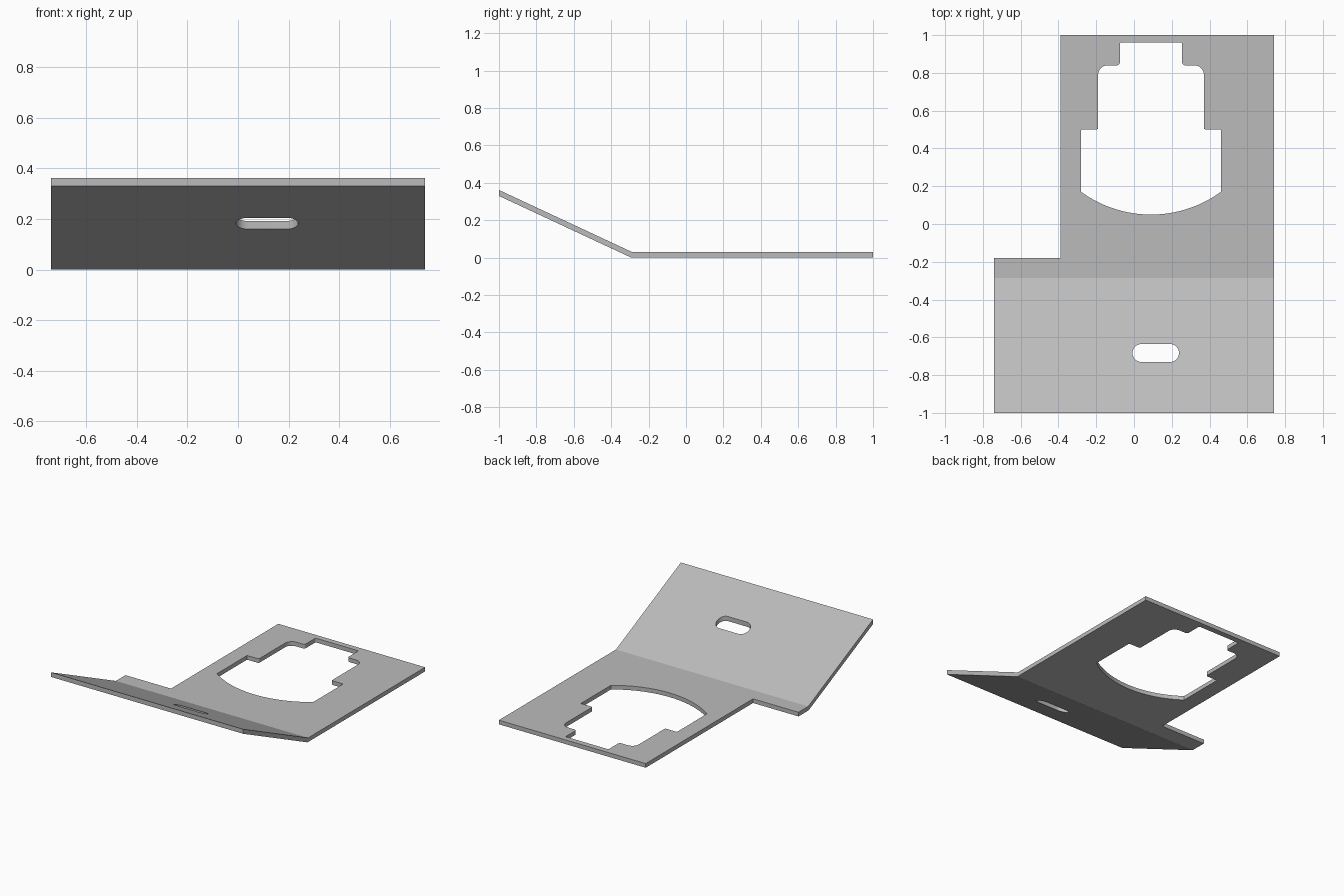
import bpy
import bmesh
from math import atan2, cos, sin, pi, radians, tan
from mathutils import Vector

default = bpy.data.objects.get("Cube")
if default:
    bpy.data.objects.remove(default, do_unlink=True)

HALF_W = 0.74        # half width of the plate
THICK = 0.029        # sheet thickness
ANGLE = radians(25)  # slope of the bent flap
MID = 0.09           # centre line of the large opening

steel = bpy.data.materials.new("grey_steel")
steel.use_nodes = True
GREY = (0.5, 0.5, 0.5, 1)
steel.diffuse_color = GREY
steel.node_tree.nodes["Principled BSDF"].inputs["Base Color"].default_value = GREY


def prism(name, points, depth):
    """Extrude a closed loop of 3D points along a vector."""
    bm = bmesh.new()
    face = bm.faces.new([bm.verts.new(p) for p in points])
    moved = bmesh.ops.extrude_face_region(bm, geom=[face])["geom"]
    verts = [v for v in moved if isinstance(v, bmesh.types.BMVert)]
    bmesh.ops.translate(bm, verts=verts, vec=depth)
    bmesh.ops.recalc_face_normals(bm, faces=bm.faces)
    mesh = bpy.data.meshes.new(name)
    bm.to_mesh(mesh)
    bm.free()
    mesh.materials.append(steel)
    obj = bpy.data.objects.new(name, mesh)
    bpy.context.collection.objects.link(obj)
    return obj


def fillet(prev, corner, nxt, radius, steps=8):
    """Round a right-angled corner with an arc."""
    a = (Vector(prev) - Vector(corner)).normalized() * radius
    b = (Vector(nxt) - Vector(corner)).normalized() * radius
    centre = Vector(corner) + a + b
    return [tuple(centre - b * cos(t) - a * sin(t))
            for t in (pi / 2 * i / steps for i in range(steps + 1))]


def cut(target, name, outline):
    """Cut a vertical hole with the given plan outline."""
    cutter = prism(name, [(x, y, -0.5) for x, y in outline], (0, 0, 1.5))
    cutter.hide_render = True
    mod = target.modifiers.new(name, 'BOOLEAN')
    mod.operation = 'DIFFERENCE'
    mod.solver = 'EXACT'
    mod.object = cutter
    bpy.context.view_layer.objects.active = target
    bpy.ops.object.modifier_apply(modifier=mod.name)
    bpy.data.objects.remove(cutter, do_unlink=True)


# Bent sheet, extruded from its side profile
bend_top = -0.286
bend_low = bend_top - THICK * tan(ANGLE / 2)
rise = tan(ANGLE)
profile = [(1, 0), (1, THICK), (bend_top, THICK),
           (-1, THICK + (1 + bend_top) * rise),
           (-1, (1 + bend_low) * rise), (bend_low, 0)]
plate = prism("bent_plate", [(-HALF_W, y, z) for y, z in profile],
              (2 * HALF_W, 0, 0))

# Corner notch on the right side
cut(plate, "corner_notch", [(-1, -0.18), (-0.39, -0.18), (-0.39, 1.2), (-1, 1.2)])

# Large stepped opening: one half from the back edge to the front arc
corners = [(0, 0.96, 0), (0.165, 0.96, 0.006), (0.165, 0.84, 0.016),
           (0.28, 0.84, 0.05), (0.28, 0.5, 0.01), (0.37, 0.5, 0.004),
           (0.37, 0.17, 0)]
half = []
for i, (x, y, r) in enumerate(corners[1:-1], 1):
    half += fillet(corners[i - 1][:2], (x, y), corners[i + 1][:2], r)
sag = 0.12
arc_r = (0.37 ** 2 + sag ** 2) / (2 * sag)
span = atan2(0.37, arc_r - sag)
for i in range(17):
    t = span * (1 - i / 16)
    half.append((arc_r * sin(t), 0.05 + arc_r * (1 - cos(t))))
mirrored = [(-x, y) for x, y in reversed(half[:-1])]
cut(plate, "large_opening", [(MID + x, y) for x, y in half + mirrored])

# Rounded slot in the sloping flap
slot = []
for cx, start in ((0.19, -pi / 2), (0.04, pi / 2)):
    for i in range(17):
        t = start + pi * i / 16
        slot.append((cx + 0.048 * cos(t), -0.683 + 0.048 * sin(t)))
cut(plate, "slot", slot)

# Smooth the rounded cut walls, keep the sheet edges crisp
bpy.ops.object.select_all(action='DESELECT')
plate.select_set(True)
bpy.context.view_layer.objects.active = plate
bpy.ops.object.shade_smooth_by_angle(angle=radians(20))
